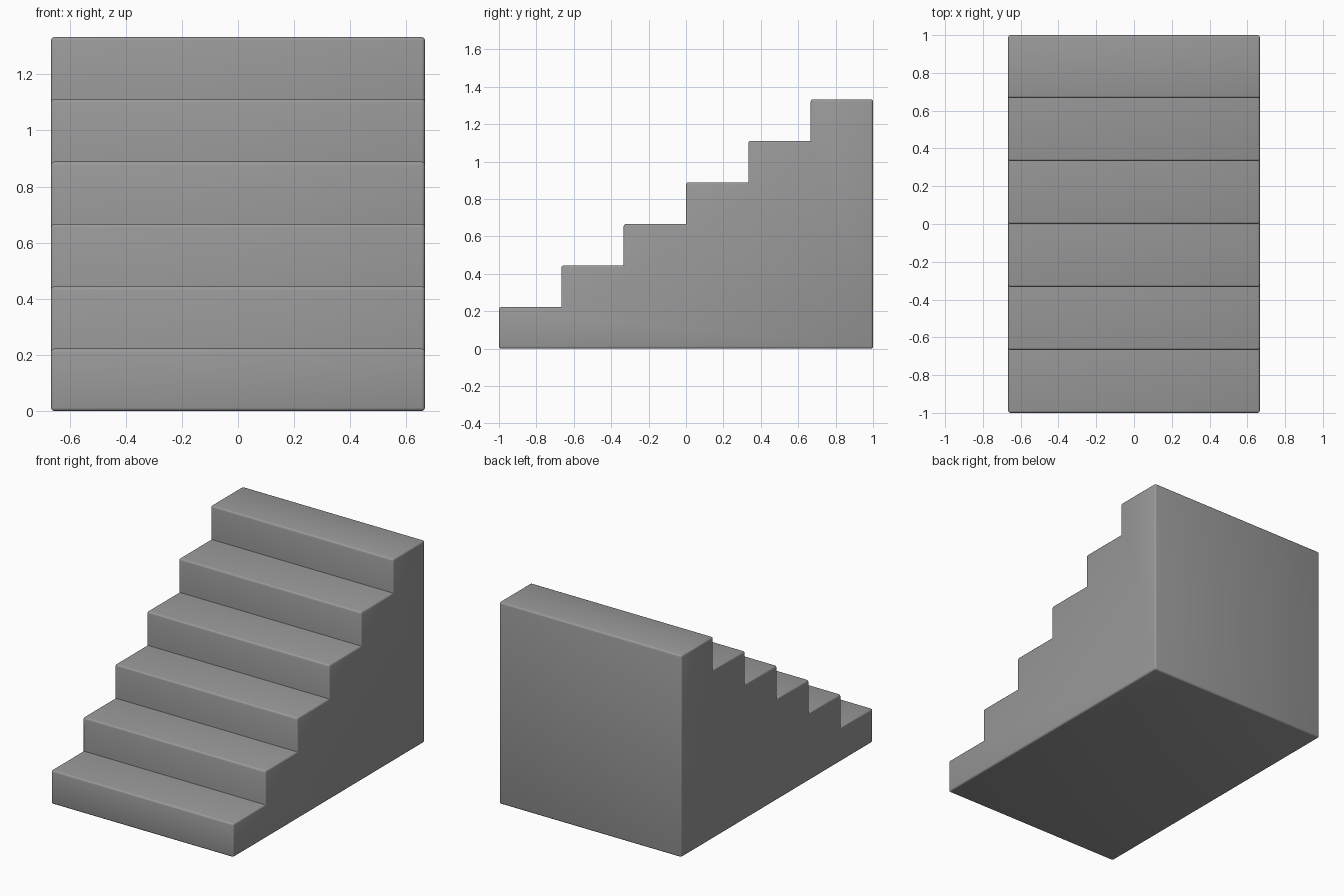
import bpy, bmesh

if "Cube" in bpy.data.objects:
    bpy.data.objects.remove(bpy.data.objects["Cube"])

STEPS = 6
W, D, H = 1.333, 2.0, 1.333
run, rise = D / STEPS, H / STEPS

# Side profile: climb the steps from front to back, then close along the floor
profile = [(-D / 2, 0.0)]
for i in range(STEPS):
    profile.append((-D / 2 + i * run, (i + 1) * rise))
    profile.append((-D / 2 + (i + 1) * run, (i + 1) * rise))
profile.append((D / 2, 0.0))

# Extrude the profile across the width
bm = bmesh.new()
face = bm.faces.new([bm.verts.new((-W / 2, y, z)) for y, z in profile])
ext = bmesh.ops.extrude_face_region(bm, geom=[face])
bmesh.ops.translate(bm, vec=(W, 0, 0),
                    verts=[v for v in ext["geom"] if isinstance(v, bmesh.types.BMVert)])
bmesh.ops.recalc_face_normals(bm, faces=bm.faces)

# Soften the outer edges; inner corners between tread and riser stay crisp
outer = [e for e in bm.edges if e.is_manifold and e.calc_face_angle_signed() > 0.5]
bmesh.ops.bevel(bm, geom=outer, offset=0.012, offset_type='OFFSET', segments=3,
                profile=0.5, affect='EDGES', clamp_overlap=True)

mesh = bpy.data.meshes.new("staircase")
bm.to_mesh(mesh)
bm.free()
stairs = bpy.data.objects.new("staircase", mesh)
bpy.context.collection.objects.link(stairs)

# Plain grey material
grey = bpy.data.materials.new("stone grey")
grey.diffuse_color = (0.32, 0.32, 0.32, 1)
grey.use_nodes = True
grey.node_tree.nodes["Principled BSDF"].inputs["Base Color"].default_value = grey.diffuse_color
mesh.materials.append(grey)

# Smooth rounded edges, sharp inner corners
bpy.context.view_layer.objects.active = stairs
stairs.select_set(True)
bpy.ops.object.shade_smooth_by_angle(angle=0.7)
